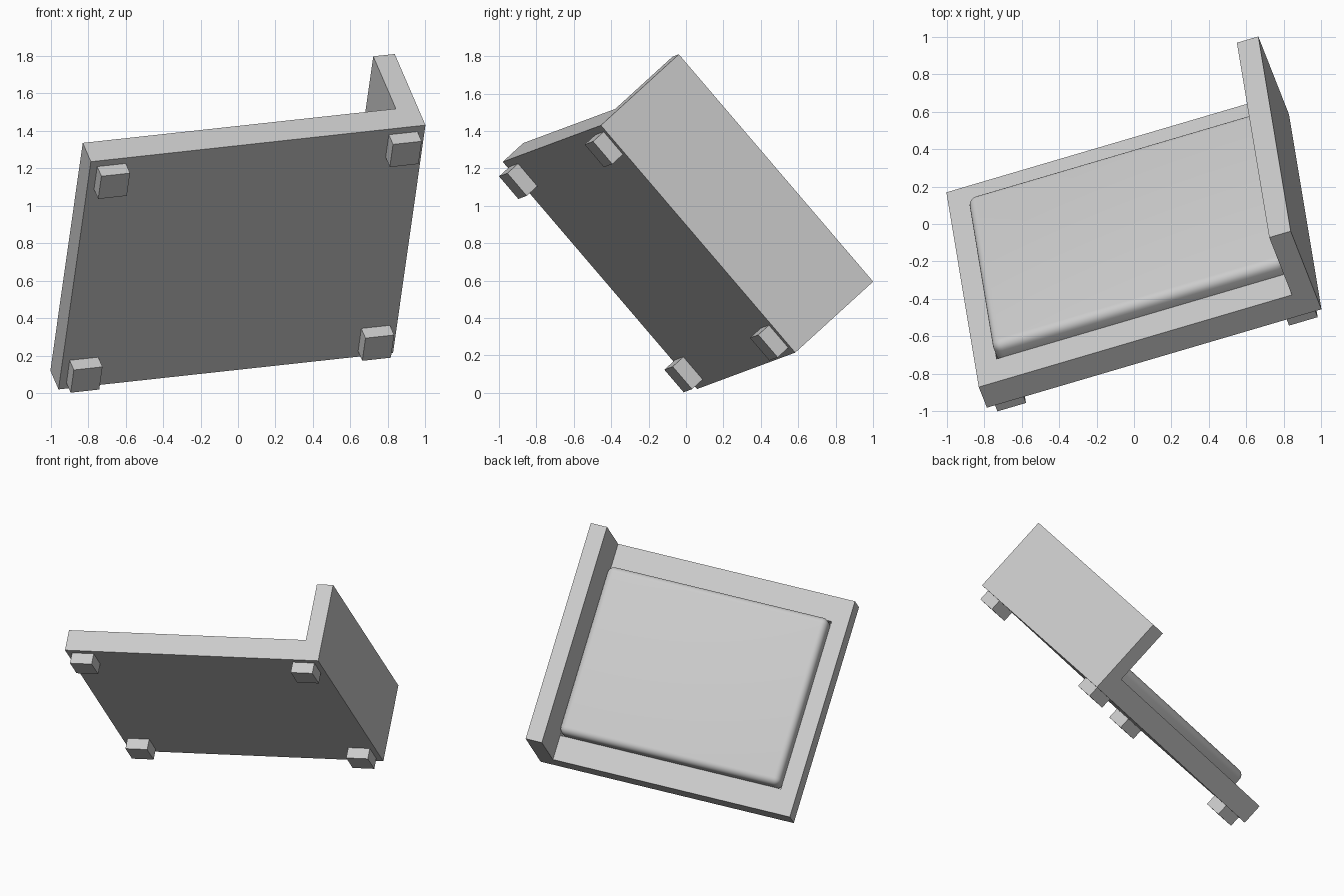
import bpy, bmesh
from mathutils import Matrix, Vector

if "Cube" in bpy.data.objects:
    bpy.data.objects.remove(bpy.data.objects["Cube"])

# Tilted frame of the seat: u along the width, v along the depth, w up through the seat
u = Vector((0.954, 0.2806, 0.1042)).normalized()
v = Vector((-0.1057, 0.6468, -0.7556))
v = (v - u * v.dot(u)).normalized()
w = u.cross(v)
TILT = Matrix.Translation((-0.785, -0.98, 1.235)) @ Matrix((u, v, w)).transposed().to_4x4()

LENGTH, DEPTH, SLAB = 1.871, 1.608, 0.155
BACK_T, BACK_H = 0.12, 0.587
FOOT, INSET, FOOT_H = 0.16, 0.04, 0.08

fabric = bpy.data.materials.new("light_grey")
fabric.diffuse_color = (0.6, 0.6, 0.6, 1)
fabric.use_nodes = True
fabric.node_tree.nodes["Principled BSDF"].inputs["Base Color"].default_value = fabric.diffuse_color


def add_object(name, bm):
    bmesh.ops.recalc_face_normals(bm, faces=bm.faces)
    mesh = bpy.data.meshes.new(name)
    bm.to_mesh(mesh)
    bm.free()
    mesh.materials.append(fabric)
    obj = bpy.data.objects.new(name, mesh)
    obj.matrix_world = TILT
    bpy.context.collection.objects.link(obj)
    return obj


def prism(name, profile, y0, y1):
    """Extrude a (u, w) profile along v."""
    bm = bmesh.new()
    face = bm.faces.new([bm.verts.new((a, y0, b)) for a, b in profile])
    out = bmesh.ops.extrude_face_region(bm, geom=[face])
    moved = [g for g in out["geom"] if isinstance(g, bmesh.types.BMVert)]
    bmesh.ops.translate(bm, verts=moved, vec=(0, y1 - y0, 0))
    return add_object(name, bm)


def box(name, x0, x1, y0, y1, z0, z1):
    return prism(name, [(x0, z0), (x1, z0), (x1, z1), (x0, z1)], y0, y1)


# L-shaped seat base and backrest
inner = LENGTH - BACK_T
frame = prism("base_and_backrest", [(0, 0), (LENGTH, 0), (LENGTH, BACK_H),
                                    (inner, BACK_H), (inner, SLAB), (0, SLAB)], 0, DEPTH)

# Square recess that holds the cushion
cutter = box("recess_cutter", 0.12, inner - 0.001, 0.18, DEPTH - 0.18, 0.085, 0.3)
cutter.hide_render = True
cutter.hide_viewport = True
cut = frame.modifiers.new("recess", 'BOOLEAN')
cut.operation = 'DIFFERENCE'
cut.solver = 'EXACT'
cut.object = cutter

# Rounded cushion
cushion = box("cushion", 0.12, inner, 0.18, DEPTH - 0.18, 0.085, SLAB + 0.093)
round_edges = cushion.modifiers.new("round_edges", 'BEVEL')
round_edges.width = 0.048
round_edges.segments = 6
for poly in cushion.data.polygons:
    poly.use_smooth = True

# Four feet
for side, x in (("left", INSET), ("right", LENGTH - INSET - FOOT)):
    for end, y in (("front", INSET), ("rear", DEPTH - INSET - FOOT)):
        box(f"{end}_{side}_foot", x, x + FOOT, y, y + FOOT, -FOOT_H, 0)
